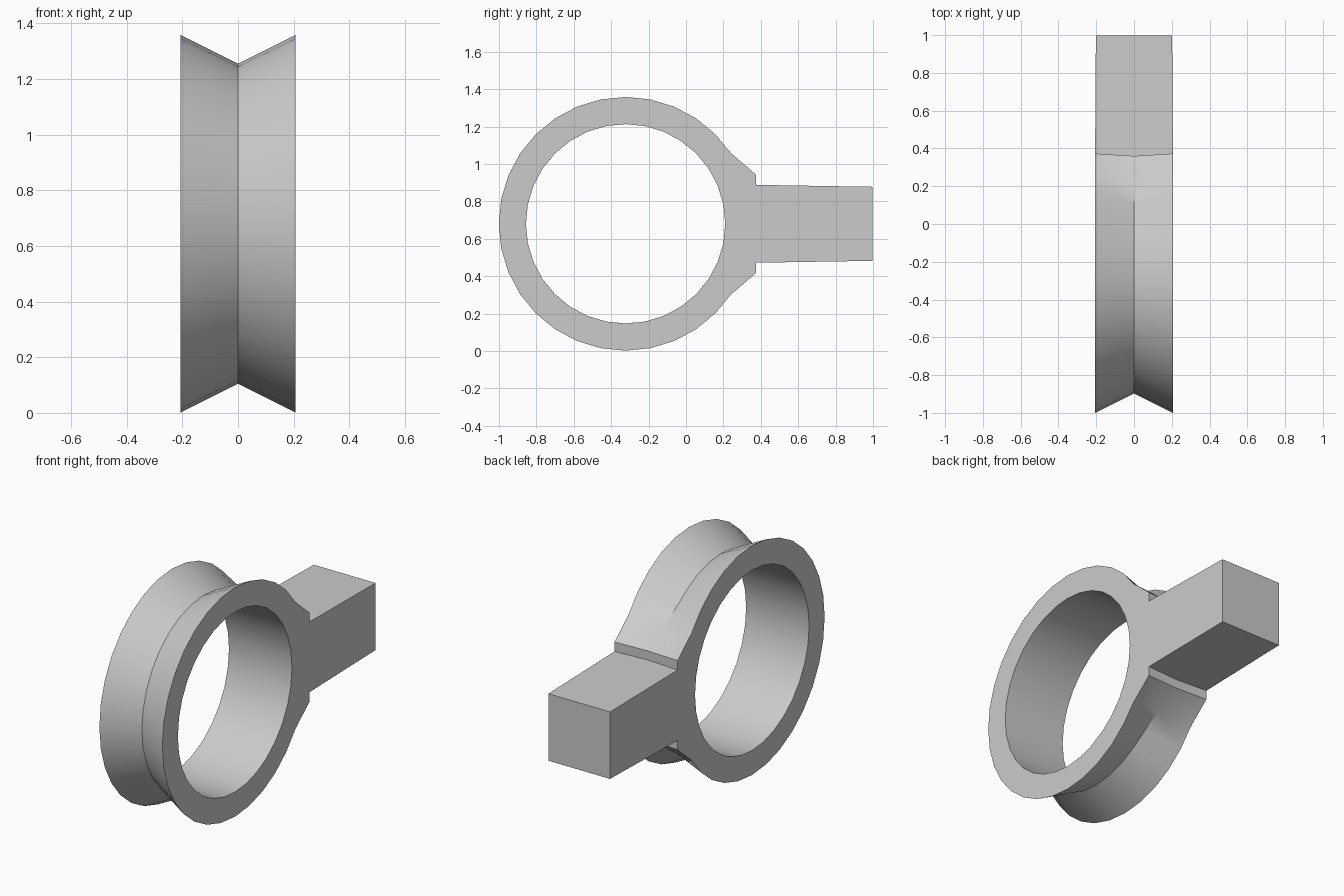
import bpy, bmesh, math

cube = bpy.data.objects.get("Cube")
if cube:
    bpy.data.objects.remove(cube)

HALF = 0.206                     # half width along x
CY, CZ = -0.323, 0.68            # ring centre
RIM, GROOVE, BORE = 0.678, 0.575, 0.533
SEGS = 32
END_Y, END_H = 0.998, 0.198      # handle tip

grey = bpy.data.materials.new("plain grey")
grey.use_nodes = True
colour = (0.6, 0.6, 0.6, 1)
grey.diffuse_color = colour
grey.node_tree.nodes["Principled BSDF"].inputs["Base Color"].default_value = colour

# Collar stations behind the ring: (rim y, z) and (groove y, z), height from the axis
collar = {
    0: ((0.373, 0.0), (0.36, 0.0)),
    1: ((0.373, 0.208), (0.36, 0.208)),
    2: ((0.373, 0.264), (0.36, 0.262)),
    3: ((0.241, 0.377), (0.205, 0.345)),
    4: ((0.156, 0.479), (0.1, 0.41)),
}


def polar(radius, angle):
    return CY + radius * math.cos(angle), radius * math.sin(angle)


def station(i):
    """Outline points at one step round the ring: rim, groove, bore."""
    angle = 2 * math.pi * i / SEGS
    k = min(i, SEGS - i)
    rim, groove = polar(RIM, angle), polar(GROOVE, angle)
    if k in collar:
        side = 1 if i == k else -1
        rim, groove = [(y, side * h) for y, h in collar[k]]
    return rim, groove, polar(BORE, angle)


bm = bmesh.new()


def vert(x, point):
    return bm.verts.new((x, point[0], CZ + point[1]))


# Grooved ring with its flared collar, lofted round the bore
loops = []
for i in range(SEGS):
    rim, groove, bore = station(i)
    loops.append([vert(-HALF, rim), vert(0, groove), vert(HALF, rim),
                  vert(HALF, bore), vert(-HALF, bore)])

root = []
for i in range(SEGS):
    a, b = loops[i], loops[(i + 1) % SEGS]
    for j in range(5):
        n = (j + 1) % 5
        face = bm.faces.new((a[j], a[n], b[n], b[j]))
        if i in (0, SEGS - 1) and j < 2:
            root.append(face)

# Square handle, pulled out of the back of the collar
pulled = bmesh.ops.extrude_face_region(bm, geom=root)["geom"]
bmesh.ops.delete(bm, geom=root, context="FACES")
for v in pulled:
    if isinstance(v, bmesh.types.BMVert):
        v.co.y = END_Y
        v.co.x *= 0.98
        height = v.co.z - CZ
        if abs(height) > 0.1:
            v.co.z = CZ + math.copysign(END_H, height)

bmesh.ops.recalc_face_normals(bm, faces=bm.faces[:])
mesh = bpy.data.meshes.new("grooved_ring_with_handle")
bm.to_mesh(mesh)
bm.free()
mesh.materials.append(grey)

ring = bpy.data.objects.new("grooved_ring_with_handle", mesh)
bpy.context.collection.objects.link(ring)
bpy.ops.object.select_all(action="DESELECT")
ring.select_set(True)
bpy.context.view_layer.objects.active = ring
bpy.ops.object.shade_smooth_by_angle(angle=math.radians(30))
